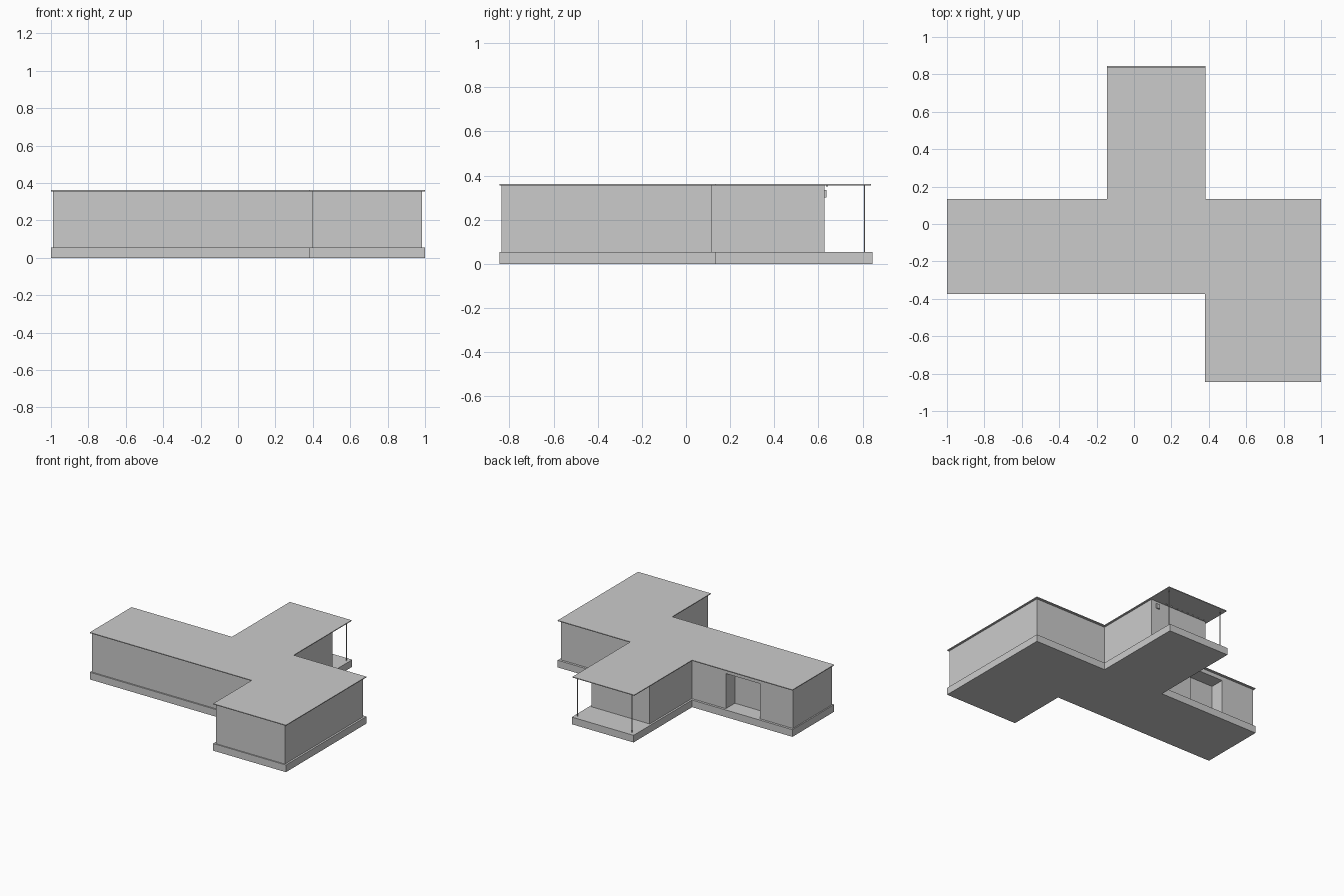
import bpy, bmesh

if "Cube" in bpy.data.objects:
    bpy.data.objects.remove(bpy.data.objects["Cube"])

BASE_TOP, WALL_TOP, ROOF_TOP = 0.055, 0.356, 0.362


def prism(name, outline, z0, z1):
    """Extrude a counter-clockwise outline from z0 to z1."""
    bm = bmesh.new()
    face = bm.faces.new([bm.verts.new((x, y, z0)) for x, y in outline])
    ext = bmesh.ops.extrude_face_region(bm, geom=[face], use_keep_orig=True)
    top = [v for v in ext["geom"] if isinstance(v, bmesh.types.BMVert)]
    bmesh.ops.translate(bm, vec=(0, 0, z1 - z0), verts=top)
    bmesh.ops.recalc_face_normals(bm, faces=bm.faces)
    mesh = bpy.data.meshes.new(name)
    bm.to_mesh(mesh)
    bm.free()
    obj = bpy.data.objects.new(name, mesh)
    bpy.context.collection.objects.link(obj)
    return obj


def box(name, x0, x1, y0, y1, z0, z1):
    return prism(name, [(x0, y0), (x1, y0), (x1, y1), (x0, y1)], z0, z1)


def footprint(back):
    """Plan of the long bar, front right wing and back wing."""
    return [(-1, -0.375), (0.38, -0.375), (0.38, -0.845), (1, -0.845),
            (1, 0.133), (0.381, 0.133), (0.381, back), (-0.145, back),
            (-0.145, 0.133), (-1, 0.133)]


# Foundation slab and thin flat roof
prism("foundation", footprint(0.845), 0, BASE_TOP)
prism("roof", footprint(0.837), WALL_TOP, ROOF_TOP)

# Walls, set in from the slab, with the entrance alcove notched in
ALCOVE = (-0.71, -0.42, 0.005, 0.115)
ax0, ax1, ay0, ay1 = ALCOVE
prism("walls", [(-0.99, -0.364), (0.396, -0.364), (0.396, -0.836),
                (0.985, -0.836), (0.985, ay1), (0.366, ay1),
                (0.366, 0.627), (-0.13, 0.627), (-0.13, ay1),
                (ax1, ay1), (ax1, ay0), (ax0, ay0), (ax0, ay1),
                (-0.99, ay1)], BASE_TOP, WALL_TOP)
box("alcove_lintel", *ALCOVE, 0.325, WALL_TOP)

# Slim porch posts
for side, x in (("left", -0.108), ("right", 0.357)):
    box(f"porch_post_{side}", x - 0.0025, x + 0.0025, 0.806, 0.811,
        BASE_TOP, WALL_TOP)

# Porch wall lamp and row of small ceiling lights
box("porch_wall_lamp", 0.295, 0.325, 0.627, 0.636, 0.30, 0.335)
for i in range(8):
    x = 0.24 - i * 0.048
    box(f"ceiling_light_{i + 1}", x - 0.006, x + 0.006, 0.634, 0.644,
        0.351, WALL_TOP)
